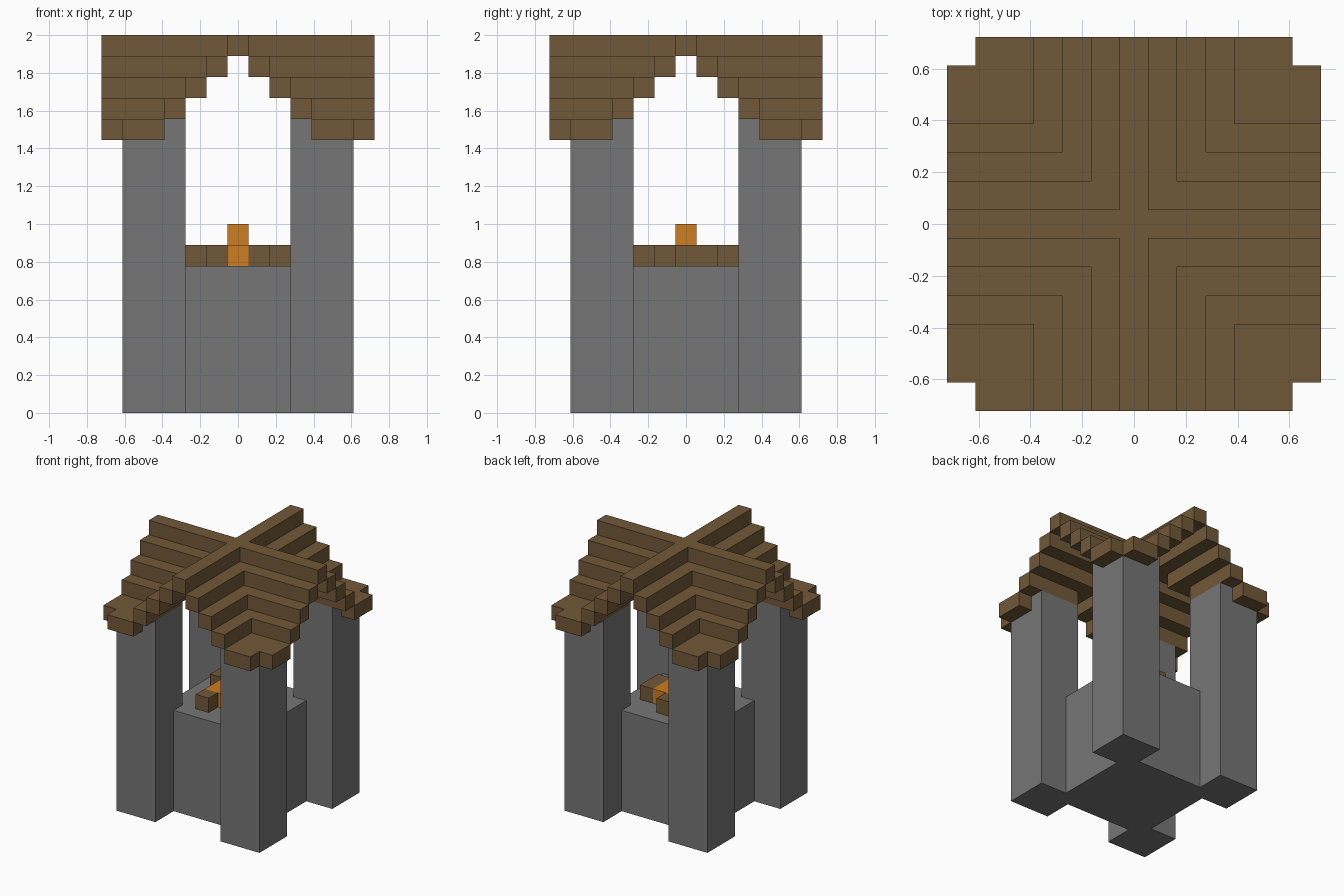
import bpy, bmesh, math
from mathutils import Vector

cube = bpy.data.objects.get("Cube")
if cube:
    bpy.data.objects.remove(cube, do_unlink=True)

U = 2 / 18  # edge length of one block


def material(name, rgb):
    mat = bpy.data.materials.new(name)
    mat.use_nodes = True
    mat.diffuse_color = (*rgb, 1)
    mat.node_tree.nodes["Principled BSDF"].inputs["Base Color"].default_value = (*rgb, 1)
    return mat


stone = material("grey stone", (0.18, 0.18, 0.18))
wood = material("brown wood", (0.165, 0.098, 0.04))
flame = material("orange flame", (0.62, 0.2, 0.016))


def block_object(name, cells, mat):
    """Skin a set of unit blocks with outer faces only, merging flat areas."""
    cells = set(cells)
    bm = bmesh.new()
    verts = {}

    def vert(p):
        key = tuple(round(2 * c) for c in p)
        if key not in verts:
            verts[key] = bm.verts.new(p * U)
        return verts[key]

    for cell in cells:
        centre = Vector(cell) + Vector((0, 0, 0.5))
        for axis in range(3):
            for sign in (-1, 1):
                near = list(cell)
                near[axis] += sign
                if tuple(near) in cells:
                    continue
                corners = []
                for b, c in ((-1, -1), (1, -1), (1, 1), (-1, 1)):
                    p = centre.copy()
                    p[axis] += sign / 2
                    p[(axis + 1) % 3] += b / 2
                    p[(axis + 2) % 3] += c / 2
                    corners.append(vert(p))
                bm.faces.new(corners[::sign])
    bmesh.ops.dissolve_limit(bm, angle_limit=math.radians(1),
                             verts=bm.verts[:], edges=bm.edges[:])
    mesh = bpy.data.meshes.new(name)
    bm.to_mesh(mesh)
    bm.free()
    mesh.materials.append(mat)
    obj = bpy.data.objects.new(name, mesh)
    bpy.context.collection.objects.link(obj)


# Central plinth, leaving its corners to the pillars
block_object("plinth", [(x, y, z) for x in range(-3, 4) for y in range(-3, 4)
                        for z in range(7) if min(abs(x), abs(y)) < 3], stone)

# Four corner pillars, stepped at the top to meet the roof
for sx, side in ((1, "left"), (-1, "right")):
    for sy, end in ((-1, "front"), (1, "back")):
        block_object(f"{end}_{side}_pillar",
                     [(sx * x, sy * y, z) for x in range(3, 6) for y in range(3, 6)
                      for z in range(14 if min(x, y) == 3 else 13)], stone)

# Stepped cross-gable roof, one block thick, with clipped corners
span = range(-6, 7)
block_object("roof", [(x, y, 17 - min(abs(x), abs(y), 4)) for x in span for y in span
                      if min(abs(x), abs(y)) < 6], wood)

# Scattered logs around the fire
logs = [(-1, -2), (-2, 1), (2, 1), (2, 0), (0, 2), (1, -1)]
block_object("fire_logs", [(x, y, 7) for x, y in logs], wood)

# Fire with a raised tip
fire = [(x, y, 7) for x in (-1, 0, 1) for y in (-1, 0, 1) if (x, y) not in logs]
block_object("fire", fire + [(0, 0, 8)], flame)
